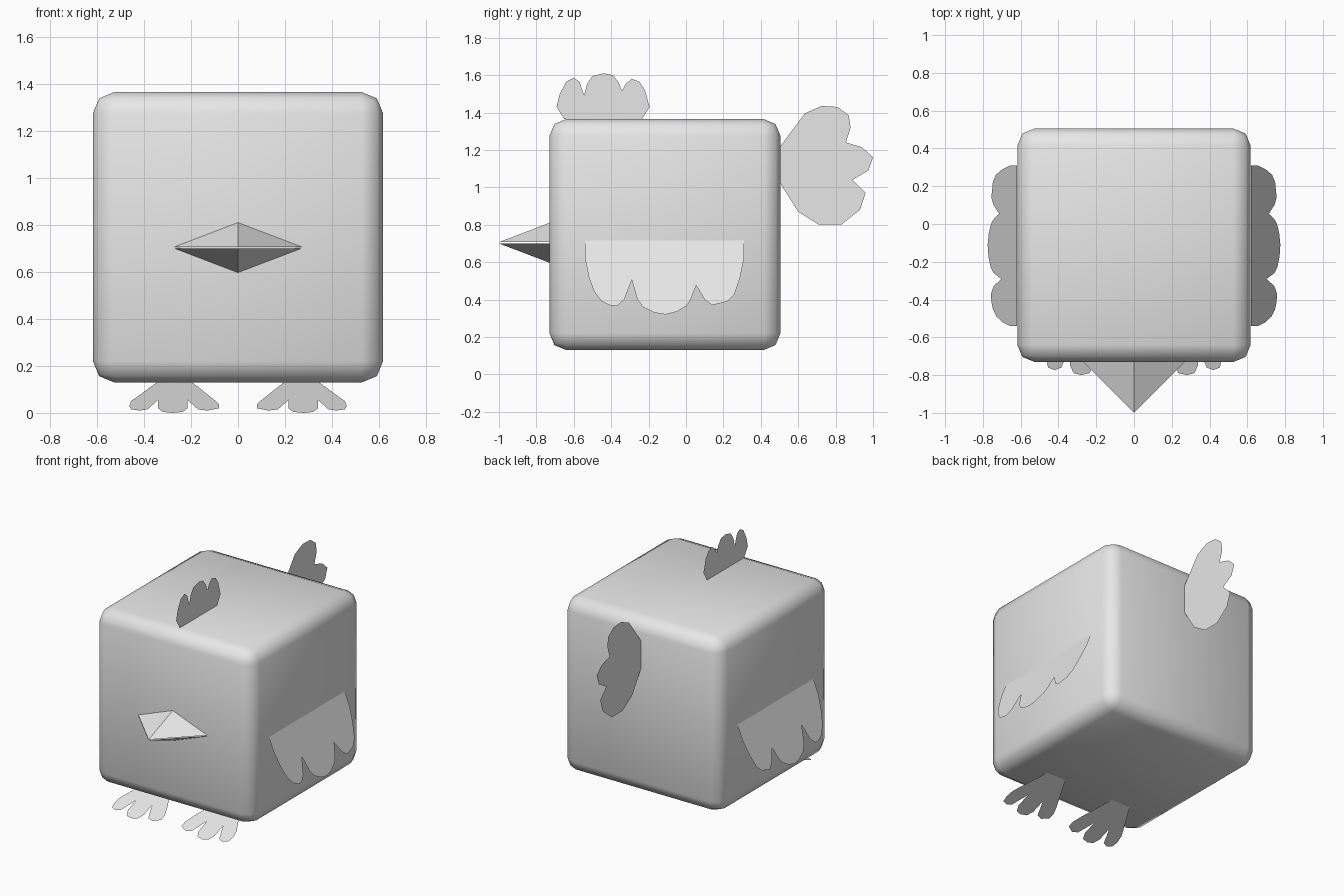
import bpy, bmesh
from mathutils import Vector

grey = bpy.data.materials.new("light_grey")
grey.diffuse_color = (0.8, 0.8, 0.8, 1)


def make(name, verts, faces):
    mesh = bpy.data.meshes.new(name)
    mesh.from_pydata(verts, [], faces)
    mesh.materials.append(grey)
    obj = bpy.data.objects.new(name, mesh)
    bpy.context.collection.objects.link(obj)
    return obj


def sheet(name, verts, facing):
    """Single flat face whose normal points towards 'facing'."""
    obj = make(name, verts, [list(range(len(verts)))])
    if obj.data.polygons[0].normal.dot(Vector(facing)) < 0:
        obj.data.flip_normals()
    return obj


# Body: cube with rounded edges
bpy.ops.mesh.primitive_cube_add(size=1.235, location=(0, -0.1125, 0.7475))
body = bpy.context.object
body.name = "body"
body.data.materials.append(grey)
bev = body.modifiers.new("rounding", 'BEVEL')
bev.width = 0.09
bev.segments = 2
bpy.ops.object.modifier_apply(modifier=bev.name)
bpy.ops.object.shade_smooth_by_angle(angle=0.9)

# Beak: two thin pyramids meeting at the tip
for name, z, peak in (("upper_beak", 0.707, 0.81), ("lower_beak", 0.70, 0.597)):
    beak = make(name,
                [(-0.27, -0.73, z), (0.27, -0.73, z), (0, -0.73, peak), (0, -1, z)],
                [(0, 1, 2), (0, 1, 3), (1, 2, 3), (2, 0, 3)])
    bm = bmesh.new()
    bm.from_mesh(beak.data)
    bmesh.ops.recalc_face_normals(bm, faces=bm.faces)
    bm.to_mesh(beak.data)
    bm.free()

# Comb and tail: flat outlines (y, z) on the centre plane
comb = [(-0.65, 1.365), (-0.692, 1.43), (-0.675, 1.5), (-0.64, 1.565), (-0.6, 1.585),
        (-0.57, 1.565), (-0.545, 1.49), (-0.53, 1.55), (-0.5, 1.595), (-0.44, 1.61),
        (-0.39, 1.6), (-0.36, 1.56), (-0.342, 1.515), (-0.325, 1.55), (-0.29, 1.58),
        (-0.25, 1.565), (-0.22, 1.52), (-0.195, 1.43), (-0.235, 1.365)]
tail = [(0.505, 1.22), (0.635, 1.395), (0.725, 1.435), (0.81, 1.43), (0.87, 1.385),
        (0.88, 1.32), (0.855, 1.24), (0.94, 1.215), (1.0, 1.16), (0.975, 1.09),
        (0.89, 1.04), (0.96, 0.97), (0.93, 0.88), (0.83, 0.8), (0.71, 0.8),
        (0.6, 0.87), (0.505, 1.02)]
sheet("comb", [(0, y, z) for y, z in comb], (1, 0, 0))
sheet("tail", [(0, y, z) for y, z in tail], (1, 0, 0))

# Wing outline (y, z), sloping away from the body
wing = [(-0.54, 0.715), (-0.54, 0.62), (-0.52, 0.52), (-0.49, 0.44), (-0.45, 0.39),
        (-0.41, 0.37), (-0.37, 0.365), (-0.33, 0.4), (-0.29, 0.505), (-0.26, 0.4),
        (-0.23, 0.36), (-0.17, 0.33), (-0.11, 0.32), (-0.05, 0.335), (0, 0.365),
        (0.02, 0.39), (0.055, 0.475), (0.1, 0.4), (0.14, 0.37), (0.22, 0.39),
        (0.26, 0.43), (0.29, 0.52), (0.31, 0.62), (0.31, 0.715)]
# Foot outline (x, z), sloping down and forward
foot = [(0.345, 0.13), (0.455, 0.05), (0.463, 0.03), (0.455, 0.015), (0.42, 0.01),
        (0.385, 0.015), (0.34, 0.055), (0.34, 0.02), (0.32, 0.004), (0.28, 0),
        (0.235, 0.004), (0.215, 0.02), (0.215, 0.055), (0.17, 0.015), (0.13, 0.01),
        (0.08, 0.02), (0.08, 0.035), (0.1, 0.055), (0.195, 0.13)]
for side, label in ((1, "right"), (-1, "left")):
    sheet(label + "_wing",
          [(side * (0.62 + (0.715 - z) * 0.392), y, z) for y, z in wing], (side, 0, 0))
    sheet(label + "_foot",
          [(side * x, z / 0.375 - 0.8, z) for x, z in foot], (0, 0, 1))
